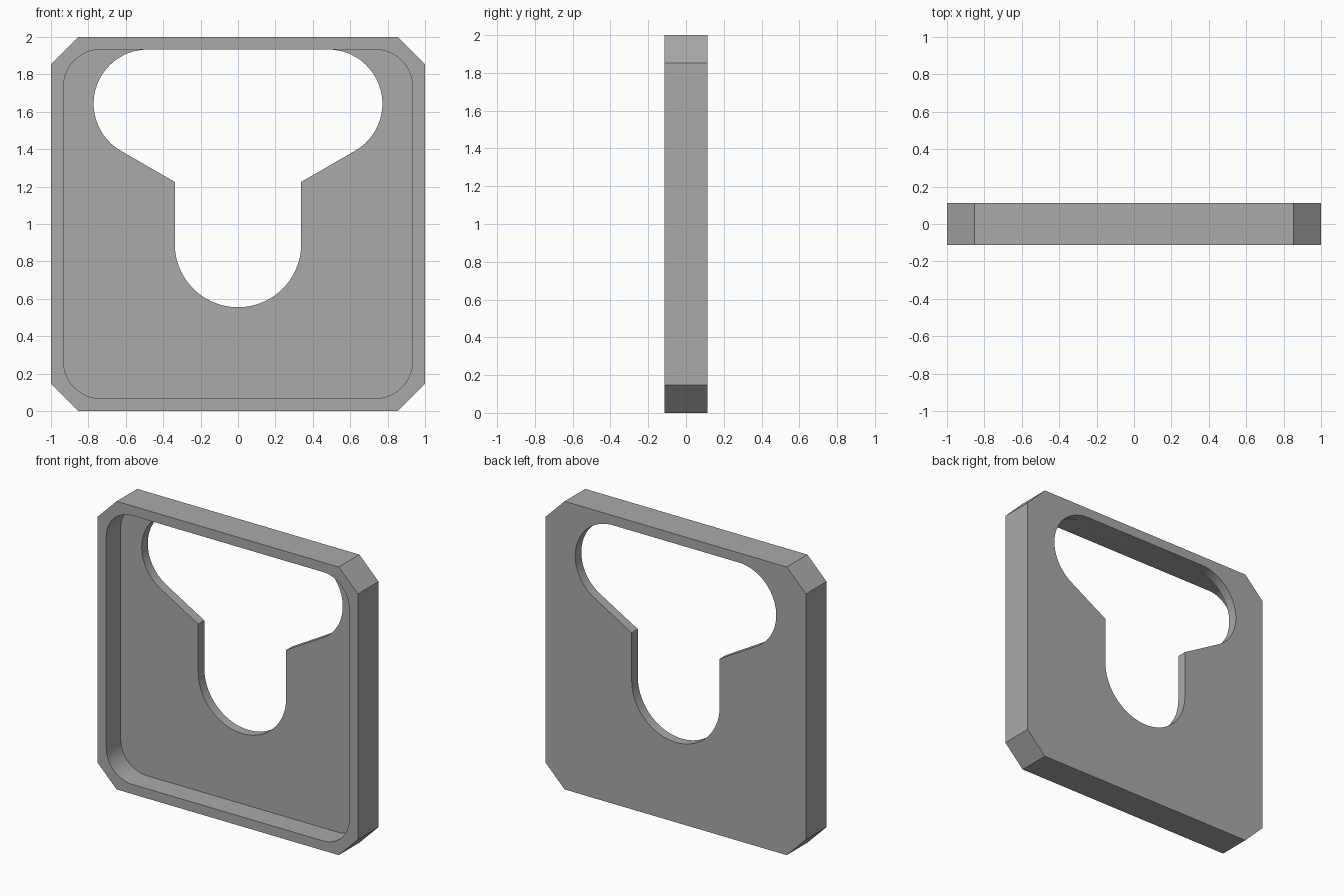
import bpy, bmesh
from math import cos, sin, radians

HALF = 1.0        # half of width and height
DEPTH = 0.113     # half of thickness
CHAMFER = 0.147   # cut corners of the frame
WALL = 0.067      # rim width and back plate thickness
INNER = HALF - WALL

# Remove the default cube
cube = bpy.data.objects.get("Cube")
if cube:
    bpy.data.objects.remove(cube, do_unlink=True)

grey = bpy.data.materials.new("mid grey")
grey.use_nodes = True
grey.diffuse_color = (0.4, 0.4, 0.4, 1)
grey.node_tree.nodes["Principled BSDF"].inputs["Base Color"].default_value = (0.4, 0.4, 0.4, 1)


def arc(cx, cz, r, start, end, steps=24):
    """Points on an arc, angles in degrees."""
    angles = [radians(start + (end - start) * i / steps) for i in range(steps + 1)]
    return [(cx + r * cos(a), cz + r * sin(a)) for a in angles]


def prism(name, outline, y0, y1):
    """Extrude a front-view outline from y0 to y1."""
    bm = bmesh.new()
    face = bm.faces.new([bm.verts.new((x, y0, z)) for x, z in outline])
    new = bmesh.ops.extrude_face_region(bm, geom=[face])["geom"]
    moved = [v for v in new if isinstance(v, bmesh.types.BMVert)]
    bmesh.ops.translate(bm, verts=moved, vec=(0, y1 - y0, 0))
    bmesh.ops.recalc_face_normals(bm, faces=bm.faces)
    mesh = bpy.data.meshes.new(name)
    bm.to_mesh(mesh)
    bm.free()
    mesh.materials.append(grey)
    obj = bpy.data.objects.new(name, mesh)
    bpy.context.collection.objects.link(obj)
    return obj


def cut(target, cutter):
    """Subtract the cutter and discard it."""
    cutter.hide_render = True
    mod = target.modifiers.new("cut", "BOOLEAN")
    mod.operation = "DIFFERENCE"
    mod.solver = "EXACT"
    mod.object = cutter
    bpy.context.view_layer.objects.active = target
    bpy.ops.object.modifier_apply(modifier=mod.name)
    bpy.data.objects.remove(cutter, do_unlink=True)


# Square frame with chamfered corners
c = HALF - CHAMFER
corners = [(HALF, c), (c, HALF), (-c, HALF), (-HALF, c),
           (-HALF, -c), (-c, -HALF), (c, -HALF), (HALF, -c)]
frame = prism("frame_plate", [(x, z + HALF) for x, z in corners], -DEPTH, DEPTH)

# Rounded recess in the front, leaving a thin back plate
R = 0.2
k = INNER - R
recess = []
for i, (sx, sz) in enumerate([(1, 1), (-1, 1), (-1, -1), (1, -1)]):
    recess += arc(sx * k, HALF + sz * k, R, 90 * i, 90 * i + 90, 16)
floor_y = DEPTH - WALL
cut(frame, prism("recess_cutter", recess, -DEPTH - 0.1, floor_y))

# Opening: wide rounded top, sloped shoulders, round-bottomed slot
lobe_r, lobe_x, slot_r, slot_z = 0.29, 0.482, 0.338, 0.893
lobe_z = HALF + INNER - lobe_r
left = arc(-lobe_x, lobe_z, lobe_r, 90, 240)
tx, tz = left[-1]
shoulder_z = tz - (-slot_r - tx) * sin(radians(30)) / cos(radians(30))
left.append((-slot_r, shoulder_z))
right = [(-x, z) for x, z in reversed(left)]
opening = left + arc(0, slot_z, slot_r, 180, 360, 36) + right
cut(frame, prism("opening_cutter", opening, floor_y - 0.05, DEPTH + 0.1))

# Smooth the curved walls, keep the edges sharp
bpy.ops.object.select_all(action="DESELECT")
frame.select_set(True)
bpy.context.view_layer.objects.active = frame
bpy.ops.object.shade_smooth_by_angle(angle=radians(25))
